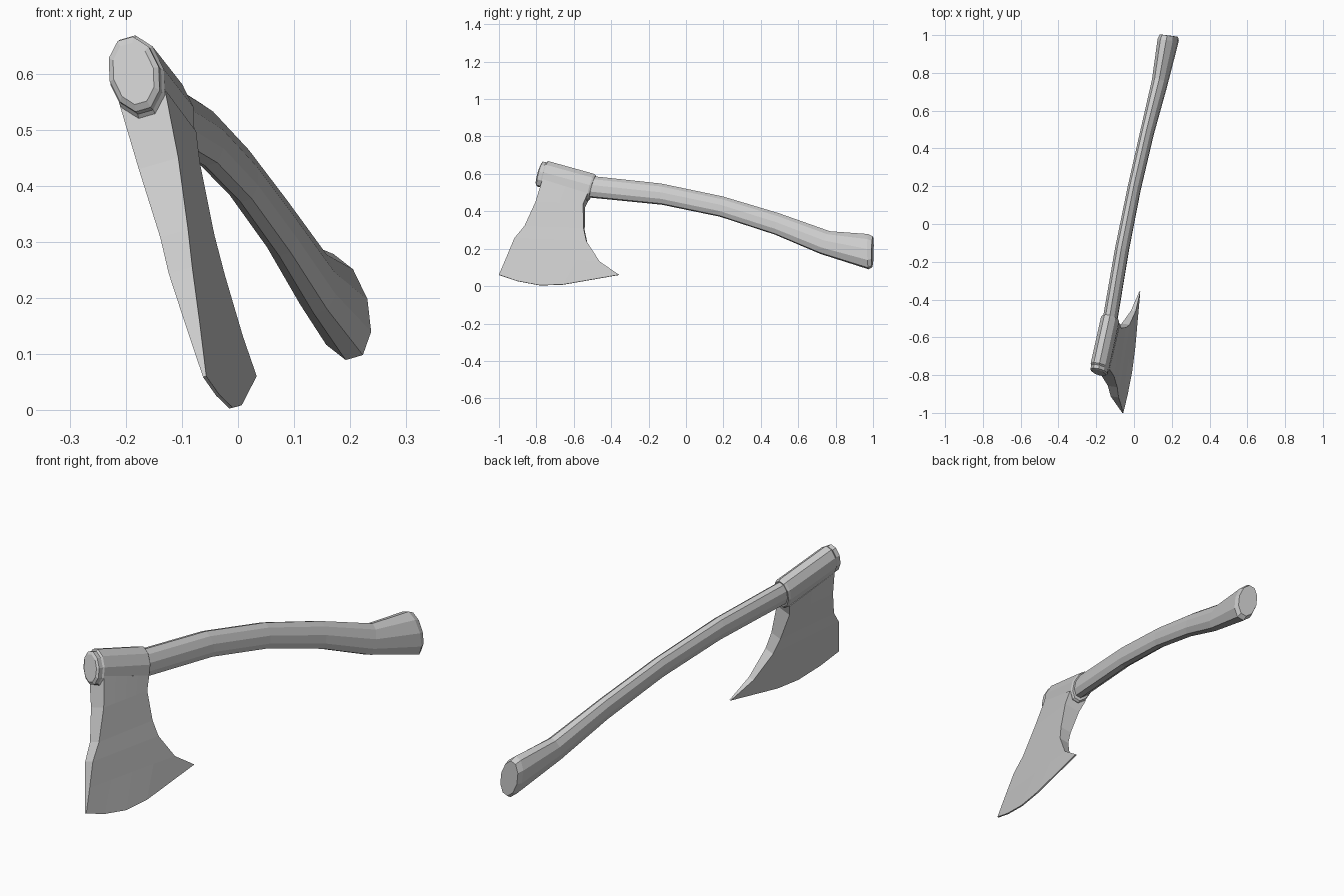
import bpy, bmesh, math
from mathutils import Vector

cube = bpy.data.objects.get("Cube")
if cube:
    bpy.data.objects.remove(cube)

metal = bpy.data.materials.new("plain_grey")
GREY = (0.6, 0.6, 0.6, 1)
metal.use_nodes = True
metal.diffuse_color = GREY
metal.node_tree.nodes["Principled BSDF"].inputs["Base Color"].default_value = GREY

# The axe leans: its flat middle plane, and the thickness direction across it
LEAN_Y, LEAN_Z = 0.14, -0.29
ACROSS = Vector((1, -LEAN_Y, -LEAN_Z)).normalized()


def on_plane(y, z):
    return Vector((0.098 + LEAN_Y * y + LEAN_Z * z, y, z))


def finish(bm, name):
    bmesh.ops.recalc_face_normals(bm, faces=bm.faces)
    mesh = bpy.data.meshes.new(name)
    bm.to_mesh(mesh)
    bm.free()
    mesh.materials.append(metal)
    obj = bpy.data.objects.new(name, mesh)
    bpy.context.collection.objects.link(obj)


def tube(name, stations, sides=10):
    """Loft oval rings given as (top y, top z, bottom y, bottom z, half thickness)."""
    bm = bmesh.new()
    rings = []
    for ty, tz, by, bz, half in stations:
        top, bottom = on_plane(ty, tz), on_plane(by, bz)
        mid, up = (top + bottom) / 2, (top - bottom) / 2
        up = up / math.cos(math.pi / sides)
        ring = []
        for i in range(sides):
            a = math.tau * (i + 0.5) / sides
            ring.append(bm.verts.new(mid + up * math.cos(a) + ACROSS * half * math.sin(a)))
        rings.append(ring)
    for r, s in zip(rings, rings[1:]):
        for i in range(sides):
            j = (i + 1) % sides
            bm.faces.new((r[i], r[j], s[j], s[i]))
    bm.faces.new(rings[0])
    bm.faces.new(rings[-1])
    finish(bm, name)


# Curved handle, flaring to a knob
tube("handle", [
    (-0.52, 0.587, -0.55, 0.48, 0.038),
    (-0.13, 0.545, -0.13, 0.438, 0.036),
    (0.20, 0.476, 0.18, 0.374, 0.034),
    (0.50, 0.386, 0.475, 0.278, 0.035),
    (0.77, 0.290, 0.716, 0.176, 0.041),
    (0.975, 0.274, 0.975, 0.094, 0.052),
    (1.0, 0.262, 0.995, 0.106, 0.045),
])

# Handle end poking out in front of the head
tube("handle_cap", [
    (-0.772, 0.652, -0.803, 0.548, 0.037),
    (-0.764, 0.662, -0.798, 0.536, 0.046),
    (-0.738, 0.656, -0.772, 0.53, 0.046),
    (-0.70, 0.645, -0.735, 0.52, 0.044),
])

# Sleeve of the axe head
tube("head_sleeve", [
    (-0.745, 0.658, -0.78, 0.534, 0.045),
    (-0.735, 0.664, -0.773, 0.524, 0.050),
    (-0.49, 0.596, -0.528, 0.458, 0.049),
    (-0.481, 0.588, -0.518, 0.464, 0.044),
])

# Blade: rows as (front y, front z, back y, back z, half thickness)
ROWS = [
    (-0.762, 0.56, -0.52, 0.485, 0.043),
    (-0.80, 0.44, -0.545, 0.43, 0.037),
    (-0.86, 0.315, -0.545, 0.305, 0.026),
    (-0.915, 0.25, -0.53, 0.235, 0.022),
    (-0.957, 0.155, -0.46, 0.128, 0.013),
]
EDGE = [(-1.0, 0.06), (-0.903, 0.027), (-0.78, 0.004), (-0.657, 0.008), (-0.358, 0.06)]
COLS = len(EDGE)

points = []
for fy, fz, by, bz, half in ROWS:
    front, back = on_plane(fy, fz), on_plane(by, bz)
    points.append([(front.lerp(back, c / (COLS - 1)), half) for c in range(COLS)])
points.append([(on_plane(y, z), 0.003) for y, z in EDGE])

bm = bmesh.new()
left, right = [[[bm.verts.new(p + ACROSS * half * side) for p, half in row]
                for row in points] for side in (1, -1)]
for grid in (left, right):
    for r, s in zip(grid, grid[1:]):
        for i in range(COLS - 1):
            bm.faces.new((r[i], r[i + 1], s[i + 1], s[i]))


def outline(grid):
    return (grid[0] + [row[-1] for row in grid[1:]] + grid[-1][-2::-1]
            + [row[0] for row in grid[-2:0:-1]])


# Rim that joins the two cheeks of the blade
a, b = outline(left), outline(right)
for i in range(len(a)):
    j = (i + 1) % len(a)
    bm.faces.new((a[i], a[j], b[j], b[i]))
finish(bm, "blade")
